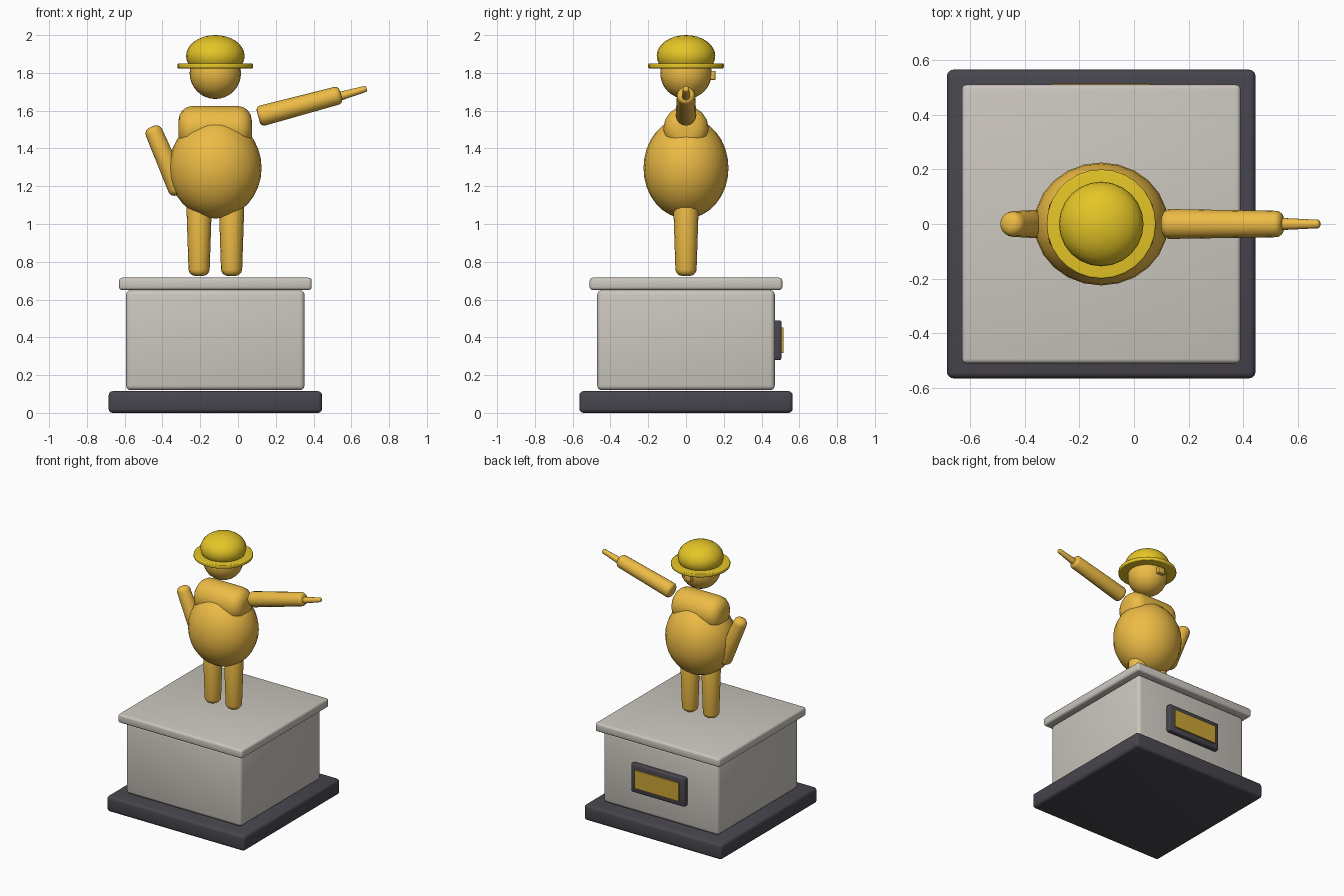
import bpy, bmesh, math
from mathutils import Vector, Matrix

if "Cube" in bpy.data.objects:
    bpy.data.objects.remove(bpy.data.objects["Cube"])

CX = -0.12  # centre line of the pedestal and figure


def material(name, color):
    m = bpy.data.materials.new(name)
    m.diffuse_color = (*color, 1)
    m.use_nodes = True
    m.node_tree.nodes["Principled BSDF"].inputs["Base Color"].default_value = m.diffuse_color
    return m


BRONZE = material("bronze", (0.85, 0.50, 0.06))
HAT = material("hat_gold", (0.78, 0.56, 0.02))
PLATE = material("plate_gold", (0.60, 0.38, 0.04))
STONE = material("stone", (0.60, 0.57, 0.52))
DARK = material("dark_stone", (0.065, 0.06, 0.075))


def finish(bm, name, mat, matrix=Matrix()):
    bm.transform(matrix)
    me = bpy.data.meshes.new(name)
    bm.to_mesh(me)
    bm.free()
    ob = bpy.data.objects.new(name, me)
    bpy.context.collection.objects.link(ob)
    me.materials.append(mat)
    bpy.ops.object.select_all(action='DESELECT')
    bpy.context.view_layer.objects.active = ob
    ob.select_set(True)
    bpy.ops.object.shade_smooth_by_angle(angle=math.radians(40))
    return ob


def box(name, mat, center, size, bevel=0.0):
    bm = bmesh.new()
    bmesh.ops.create_cube(bm, size=1)
    bm.transform(Matrix.Translation(center) @ Matrix.Diagonal((*size, 1)))
    if bevel:
        bmesh.ops.bevel(bm, geom=bm.edges[:], offset=bevel, segments=3,
                        profile=0.5, affect='EDGES')
    return finish(bm, name, mat)


def ball(name, mat, center, radii, u=24, v=16):
    bm = bmesh.new()
    bmesh.ops.create_uvsphere(bm, u_segments=u, v_segments=v, radius=1)
    return finish(bm, name, mat,
                  Matrix.Translation(center) @ Matrix.Diagonal((*radii, 1)))


def limb(name, mat, a, b, r1, r2, bevel, sides=16):
    """Tapered cylinder from a to b with rounded ends."""
    a, b = Vector(a), Vector(b)
    d = b - a
    bm = bmesh.new()
    bmesh.ops.create_cone(bm, cap_ends=True, segments=sides,
                          radius1=r1, radius2=r2, depth=d.length)
    rims = [e for e in bm.edges if any(len(f.verts) > 4 for f in e.link_faces)]
    bmesh.ops.bevel(bm, geom=rims, offset=bevel, segments=4,
                    profile=0.5, affect='EDGES')
    rot = d.to_track_quat('Z', 'Y').to_matrix().to_4x4()
    return finish(bm, name, mat, Matrix.Translation((a + b) / 2) @ rot)


# Pedestal
box("pedestal_base", DARK, (CX, 0, 0.0575), (1.13, 1.13, 0.115), 0.022)
box("pedestal_block", STONE, (CX, 0, 0.385), (0.945, 0.94, 0.53), 0.025)
box("pedestal_cap", STONE, (CX, 0, 0.683), (1.02, 1.02, 0.065), 0.016)

# Plaque on the rear face
box("plaque_frame", DARK, (CX, 0.483, 0.385), (0.44, 0.044, 0.21), 0.01)
box("plaque_plate", PLATE, (CX, 0.503, 0.385), (0.36, 0.024, 0.135))

# Legs
for side, s in (("left", -1), ("right", 1)):
    x = CX + s * 0.086
    limb(side + "_leg", BRONZE, (x, 0, 0.725), (x, 0, 1.12), 0.055, 0.068, 0.035)

# Torso
ball("belly", BRONZE, (CX, 0, 1.297), (0.245, 0.225, 0.268))
limb("shoulders", BRONZE, (-0.315, 0, 1.505), (0.073, 0, 1.505), 0.12, 0.12, 0.075)

# Arms and pointing finger
limb("bent_arm", BRONZE, (-0.458, 0, 1.515), (-0.305, 0, 1.16), 0.046, 0.055, 0.034)
limb("raised_arm", BRONZE, (0.107, 0, 1.568), (0.545, 0, 1.685), 0.055, 0.048, 0.025)
limb("finger", BRONZE, (0.525, 0, 1.672), (0.681, 0, 1.717), 0.024, 0.016, 0.009, 10)

# Head, nose and hat
ball("head", BRONZE, (CX, 0, 1.798), (0.136, 0.136, 0.136))
box("nose", BRONZE, (CX, 0.139, 1.787), (0.055, 0.034, 0.048), 0.004)
limb("hat_brim", HAT, (CX, 0, 1.824), (CX, 0, 1.85), 0.2, 0.2, 0.006, 28)
ball("hat_crown", HAT, (CX, 0, 1.89), (0.155, 0.155, 0.11))
